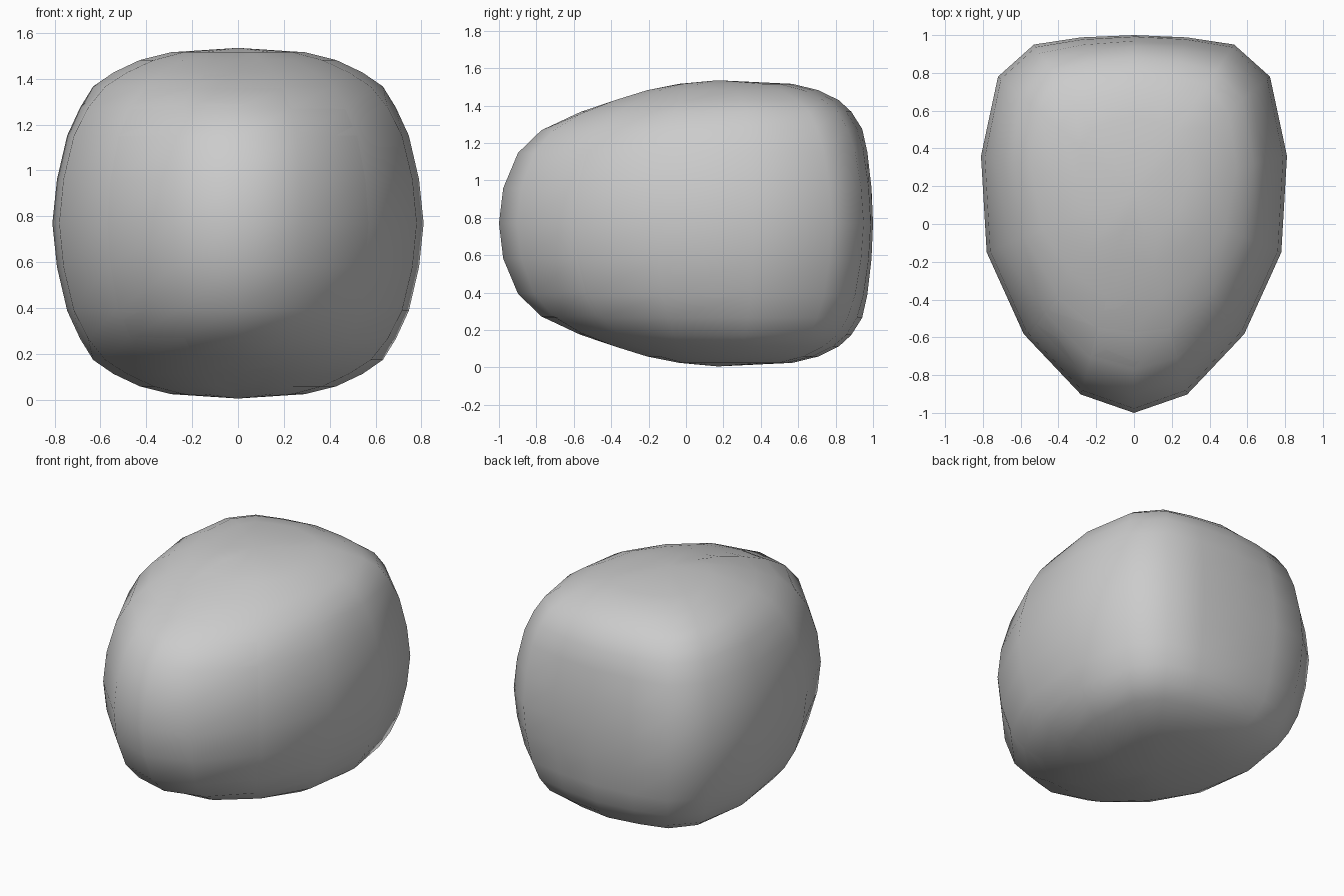
import bpy, bmesh

if "Cube" in bpy.data.objects:
    bpy.data.objects.remove(bpy.data.objects["Cube"])

# Plan outline, right half, front to back
OUTLINE = [(0, -.99), (.29, -.89), (.585, -.58), (.78, -.15), (.81, .36),
           (.72, .78), (.53, .95), (.28, .988), (0, 1.0)]
# Ring heights above mid-level, and the matching reach towards front, side and back
HEIGHT = [0, .25, .5, .66, .78, .86, .93, .975]
FRONT = [1, .98, .91, .80, .63, .47, .30, .14]
SIDE = [1, .975, .92, .85, .78, .67, .53, .36]
BACK = [1, .99, .963, .93, .86, .78, .65, .48]
POLE_Y, MID, HALF = .17, .77, .765


def reach(i, k):
    """Reach of ring k in the outline column i (0 front, 4 side, 8 back)."""
    a, b, t = (FRONT, SIDE, i / 4) if i < 4 else (SIDE, BACK, (i - 4) / 4)
    return a[k] * (1 - t) + b[k] * t


def rounded_block(name, inward=False, sx=1, sy=1, sz=1, nose=-.99):
    def place(x, y, h):
        return (x * sx, nose + (y + .99) * sy, MID + h * HALF * sz)

    columns = [(i, 1) for i in range(9)] + [(i, -1) for i in range(7, 0, -1)]
    levels = [(-HEIGHT[k], k) for k in range(7, 0, -1)] + [(HEIGHT[k], k) for k in range(8)]
    bm = bmesh.new()
    rings = []
    for h, k in levels:
        ring = []
        for i, side in columns:
            x, y = OUTLINE[i]
            r = reach(i, k)
            ring.append(bm.verts.new(place(side * x * r, POLE_Y + (y - POLE_Y) * r, h)))
        rings.append(ring)
    bottom = bm.verts.new(place(0, POLE_Y, -1))
    top = bm.verts.new(place(0, POLE_Y, 1))
    n = len(columns)
    for j in range(n):
        m = (j + 1) % n
        for a, b in zip(rings, rings[1:]):
            bm.faces.new((a[j], a[m], b[m], b[j]))
        bm.faces.new((rings[-1][j], rings[-1][m], top))
        bm.faces.new((rings[0][m], rings[0][j], bottom))
    bmesh.ops.recalc_face_normals(bm, faces=bm.faces)
    if inward:
        bmesh.ops.reverse_faces(bm, faces=bm.faces)
    for f in bm.faces:
        f.smooth = True
    mesh = bpy.data.meshes.new(name)
    bm.to_mesh(mesh)
    bm.free()
    obj = bpy.data.objects.new(name, mesh)
    bpy.context.collection.objects.link(obj)
    return obj


# Solid rounded body
rounded_block("body", sx=.97, sy=.975, sz=.985, nose=-1.0)
# Slightly larger outline shell, facing inwards
rounded_block("outline_shell", inward=True)
